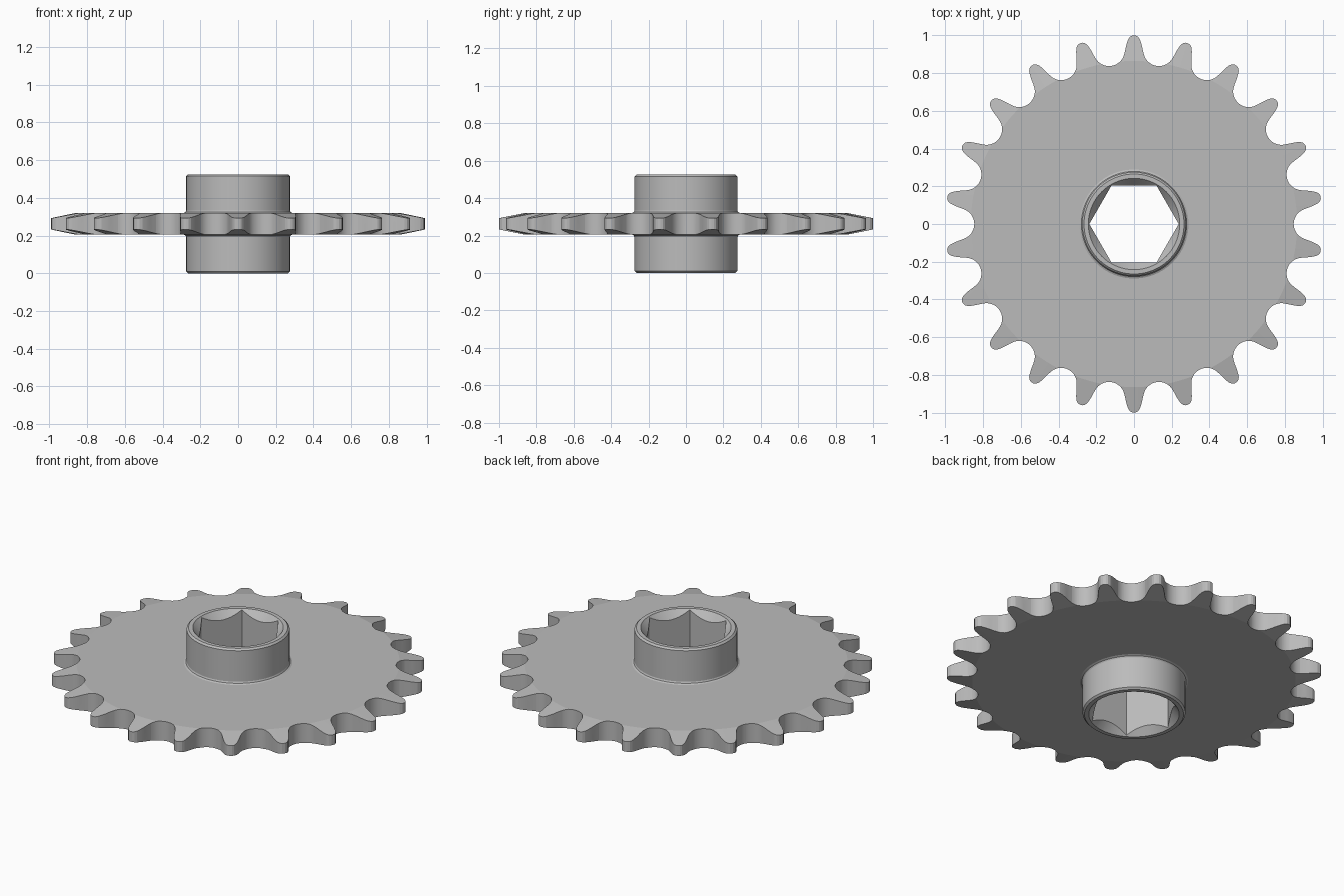
import bpy, bmesh
from math import sin, cos, pi, radians

TEETH = 22
PITCH_R, ROLLER_R = 0.93, 0.083
MID, HALF = 0.2625, 0.057       # plate middle height, half thickness
TOP = 2 * MID                   # hub height
HUB_R = 0.275

if "Cube" in bpy.data.objects:
    bpy.data.objects.remove(bpy.data.objects["Cube"], do_unlink=True)

steel = bpy.data.materials.new("grey steel")
steel.use_nodes = True
steel.diffuse_color = (0.5, 0.5, 0.5, 1)
steel.node_tree.nodes["Principled BSDF"].inputs["Base Color"].default_value = (0.5, 0.5, 0.5, 1)


def finish(name, bm):
    bmesh.ops.remove_doubles(bm, verts=bm.verts, dist=1e-5)
    bmesh.ops.recalc_face_normals(bm, faces=bm.faces)
    mesh = bpy.data.meshes.new(name)
    bm.to_mesh(mesh)
    bm.free()
    mesh.materials.append(steel)
    obj = bpy.data.objects.new(name, mesh)
    bpy.context.collection.objects.link(obj)
    return obj


def lathe(name, profile, steps=96):
    """Spin a closed (radius, z) profile around the z axis."""
    bm = bmesh.new()
    verts = [bm.verts.new((r, 0, z)) for r, z in profile]
    edges = [bm.edges.new((v, verts[i - 1])) for i, v in enumerate(verts)
             if v.co.x + verts[i - 1].co.x > 0]
    bmesh.ops.spin(bm, geom=verts + edges, cent=(0, 0, 0), axis=(0, 0, 1),
                   angle=2 * pi, steps=steps)
    return finish(name, bm)


def prism(name, outline, z0, z1):
    """Extrude a flat (x, y) outline upward."""
    bm = bmesh.new()
    face = bm.faces.new([bm.verts.new((x, y, z0)) for x, y in outline])
    geom = bmesh.ops.extrude_face_region(bm, geom=[face])["geom"]
    bmesh.ops.translate(bm, vec=(0, 0, z1 - z0),
                        verts=[g for g in geom if isinstance(g, bmesh.types.BMVert)])
    return finish(name, bm)


def carve(obj, tool, operation):
    mod = obj.modifiers.new("carve", 'BOOLEAN')
    mod.operation, mod.object, mod.solver = operation, tool, 'EXACT'
    bpy.context.view_layer.objects.active = obj
    bpy.ops.object.modifier_apply(modifier=mod.name)
    bpy.data.objects.remove(tool, do_unlink=True)


def smooth(obj):
    bpy.ops.object.select_all(action='DESELECT')
    obj.select_set(True)
    bpy.context.view_layer.objects.active = obj
    bpy.ops.object.shade_smooth_by_angle(angle=radians(9))


def tooth_outline():
    """Roller seats joined by convex tooth tips; one tooth points to +y."""
    tip = [(0.915, 0.048), (0.94, 0.043), (0.965, 0.036),
           (0.983, 0.029), (0.995, 0.019), (1.0, 0.007)]
    one = [(w, r) for r, w in tip]
    half = [(-w, r) for w, r in one] + [(w, r) for w, r in reversed(one)]
    # roller seat, measured in the frame of the gap beside the tooth
    gap = pi / TEETH
    for i in range(17):
        a = radians(-60 + 120 * i / 16)
        u, v = ROLLER_R * sin(a), PITCH_R - ROLLER_R * cos(a)
        half.append((u * cos(gap) + v * sin(gap), -u * sin(gap) + v * cos(gap)))
    points = []
    for k in range(TEETH):
        t = 2 * pi * k / TEETH
        points += [(x * cos(t) + y * sin(t), -x * sin(t) + y * cos(t)) for x, y in half]
    return points


# Toothed plate: a disc with bevelled rim, trimmed to the tooth outline
rim = [(0.26, HALF), (0.865, HALF), (1.02, 0.026)]
plate = lathe("toothed_plate",
              [(r, MID + h) for r, h in rim] + [(r, MID - h) for r, h in reversed(rim)], 132)
carve(plate, prism("tooth_cutter", tooth_outline(), 0.1, 0.45), 'INTERSECT')
smooth(plate)

# Hub: bevelled cylinder with small flared collars where it meets the plate
upper = [(HUB_R - 0.01, MID), (HUB_R, MID - 0.01), (HUB_R, HALF + 0.013),
         (HUB_R + 0.004, HALF + 0.005), (HUB_R + 0.014, HALF), (HUB_R + 0.014, HALF - 0.01)]
hub = lathe("hub", [(0, TOP)] + [(r, MID + h) for r, h in upper]
            + [(r, MID - h) for r, h in reversed(upper)] + [(0, 0)])

# Hexagonal bore with a conical lead-in at both ends
hexagon = [(0.237 * cos(k * pi / 3), 0.237 * sin(k * pi / 3)) for k in range(6)]
carve(hub, prism("bore_cutter", hexagon, -0.2, 0.8), 'DIFFERENCE')
slope, mouth = 1.2, 0.242
for end, s in ((TOP, 1), (0, -1)):
    cone = lathe("lead_in_cutter", [(0, end - s * mouth * slope),
                                    (mouth + 0.1, end + s * 0.1 * slope),
                                    (0, end + s * 0.1 * slope)])
    carve(hub, cone, 'DIFFERENCE')
smooth(hub)
